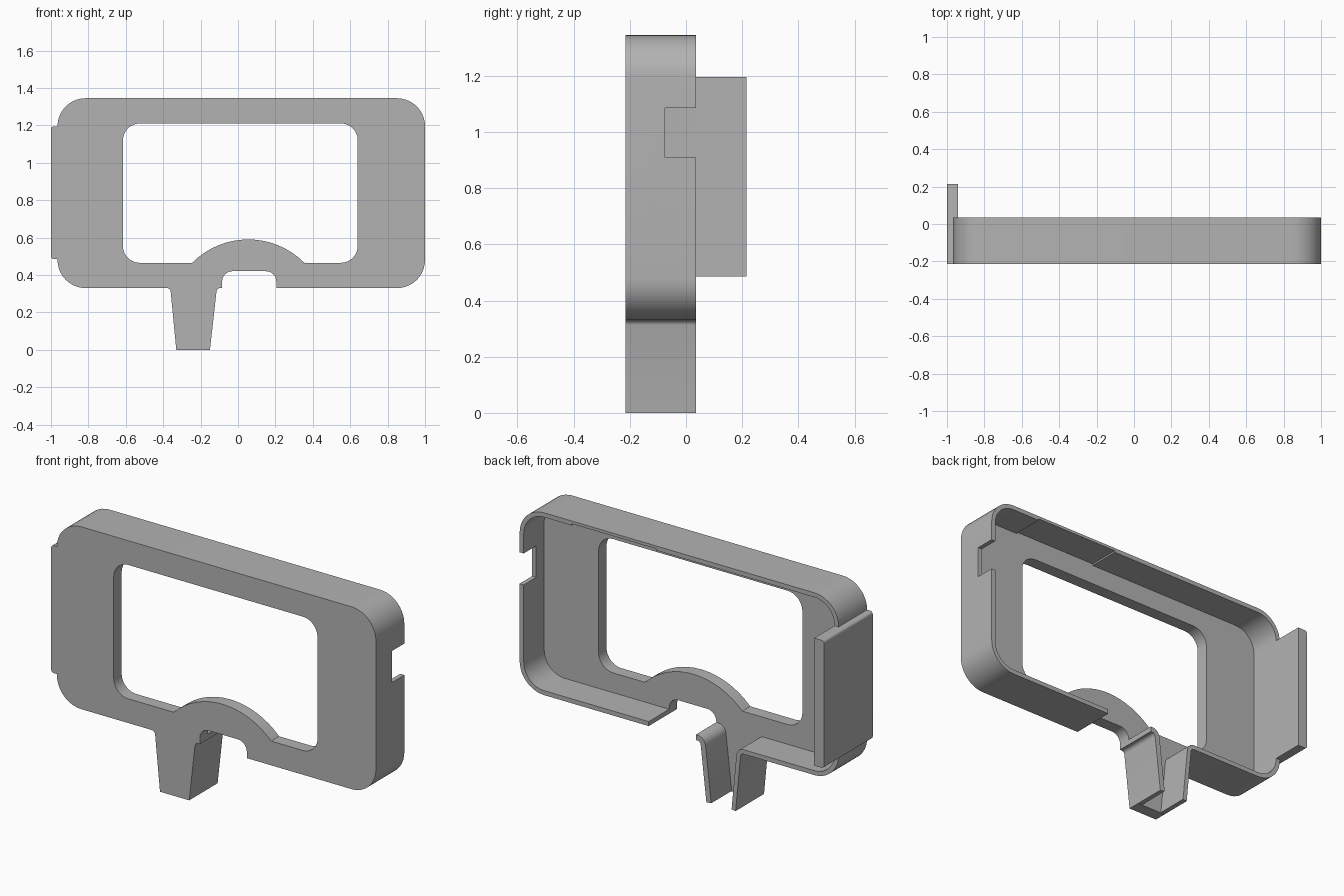
import bpy, bmesh, math
from mathutils import Vector

cube = bpy.data.objects.get("Cube")
if cube:
    bpy.data.objects.remove(cube, do_unlink=True)

grey = bpy.data.materials.new("plain_grey")
grey.use_nodes = True
grey.diffuse_color = (0.45, 0.45, 0.45, 1)
grey.node_tree.nodes["Principled BSDF"].inputs["Base Color"].default_value = (0.45, 0.45, 0.45, 1)

FRONT, PLATE_BACK, BACK, ARM_BACK = -0.215, -0.145, 0.035, 0.215
LEFT, RIGHT, BOTTOM, TOP = -0.965, 1.0, 0.33, 1.345
WALL = 0.025


def arc(cx, cz, r, a0, a1, steps=10):
    """Points of an arc in the x-z plane, angles in degrees."""
    angles = [math.radians(a0 + (a1 - a0) * i / steps) for i in range(steps + 1)]
    return [(cx + r * math.cos(a), cz + r * math.sin(a)) for a in angles]


def slab(name, loops, y0, y1):
    """Fill closed x-z loops (outline, then holes) and extrude along y."""
    bm = bmesh.new()
    edges = []
    for loop in loops:
        verts = [bm.verts.new((x, y0, z)) for x, z in loop]
        edges += [bm.edges.new((verts[i - 1], verts[i])) for i in range(len(verts))]
    bmesh.ops.triangle_fill(bm, edges=edges, use_beauty=True, normal=(0, -1, 0))
    out = bmesh.ops.extrude_face_region(bm, geom=bm.faces[:])
    moved = [g for g in out["geom"] if isinstance(g, bmesh.types.BMVert)]
    bmesh.ops.translate(bm, verts=moved, vec=(0, y1 - y0, 0))
    bmesh.ops.recalc_face_normals(bm, faces=bm.faces[:])
    mesh = bpy.data.meshes.new(name)
    bm.to_mesh(mesh)
    bm.free()
    mesh.materials.append(grey)
    obj = bpy.data.objects.new(name, mesh)
    bpy.context.collection.objects.link(obj)
    return obj


def ribbon(path, width):
    """Closed loop of a path thickened towards its left side."""
    pts = [Vector(p) for p in path]
    inner = []
    for i, p in enumerate(pts):
        d0 = (p - pts[i - 1]).normalized() if i else (pts[1] - p).normalized()
        d1 = (pts[i + 1] - p).normalized() if i < len(pts) - 1 else d0
        n0, n1 = Vector((-d0.y, d0.x)), Vector((-d1.y, d1.x))
        m = (n0 + n1).normalized()
        inner.append(p + m * width / m.dot(n0))
    return [tuple(p) for p in pts + inner[::-1]]


def box_loop(x0, x1, z0, z1):
    return [(x0, z0), (x1, z0), (x1, z1), (x0, z1)]


def cut(obj, x0, x1, z0, z1, y0, y1):
    """Subtract a box and discard the cutter."""
    cutter = slab("cutter", [box_loop(x0, x1, z0, z1)], y0, y1)
    cutter.hide_render = True
    mod = obj.modifiers.new("cut", "BOOLEAN")
    mod.operation, mod.solver, mod.object = "DIFFERENCE", "EXACT", cutter
    bpy.context.view_layer.objects.active = obj
    bpy.ops.object.modifier_apply(modifier=mod.name)
    bpy.data.objects.remove(cutter, do_unlink=True)


# Outline pieces shared by the plate and the rim
R = 0.15
around = [(0.205, BOTTOM)]
around += arc(RIGHT - R, BOTTOM + R, R, -90, 0)
around += arc(RIGHT - R, TOP - R, R, 0, 90)
around += arc(LEFT + R, TOP - R, R, 90, 180)
around += arc(LEFT + R, BOTTOM + R, R, 180, 270)
around += arc(-0.38, BOTTOM - 0.02, 0.02, 90, 6, 5) + [(-0.33, 0)]
prong = [(-0.15, 0)] + arc(-0.095, BOTTOM - 0.02, 0.02, 174, 90, 5) + [(-0.085, BOTTOM)]
bridge = arc(-0.03, 0.365, 0.055, 180, 90, 6) + arc(0.15, 0.365, 0.055, 90, 0, 6)

# Window with an arched sill
W = 0.09
rise = math.degrees(math.asin(0.30 / 0.4225))
window = arc(0.64 - W, 0.465 + W, W, -90, 0)
window += arc(0.64 - W, 1.21 - W, W, 0, 90)
window += arc(-0.615 + W, 1.21 - W, W, 90, 180)
window += arc(-0.615 + W, 0.465 + W, W, 180, 270)
window += arc(0.055, 0.1675, 0.4225, 90 + rise, 90 - rise, 16)

front_plate = slab("front_plate", [around + prong + bridge, window], FRONT, PLATE_BACK)

# Rim behind the plate, with a side notch and a shallow recess under the top
rim_wall = slab("rim_wall", [ribbon(around, WALL)], PLATE_BACK, BACK)
cut(rim_wall, 0.9, 1.1, 0.91, 1.085, -0.075, 0.1)
cut(rim_wall, 0.16, 0.68, 1.25, TOP - WALL + 0.009, PLATE_BACK - 0.01, 0.1)

# Second side of the stem
stem_wall = slab("stem_wall", [ribbon(prong, 0.03)], PLATE_BACK, BACK)

# Side arm reaching behind the rim
E = 0.015
arm = arc(-1 + E, 0.485 + E, E, 180, 270, 4) + [(LEFT + WALL, 0.485), (LEFT + WALL, 1.195)]
arm += arc(-1 + E, 1.195 - E, E, 90, 180, 4)
side_arm = slab("side_arm", [arm], FRONT, ARM_BACK)

# Smooth the rounded corners, keep the edges sharp
bpy.ops.object.select_all(action="DESELECT")
for obj in (front_plate, rim_wall, stem_wall, side_arm):
    obj.select_set(True)
bpy.context.view_layer.objects.active = front_plate
bpy.ops.object.shade_smooth_by_angle(angle=math.radians(30))
